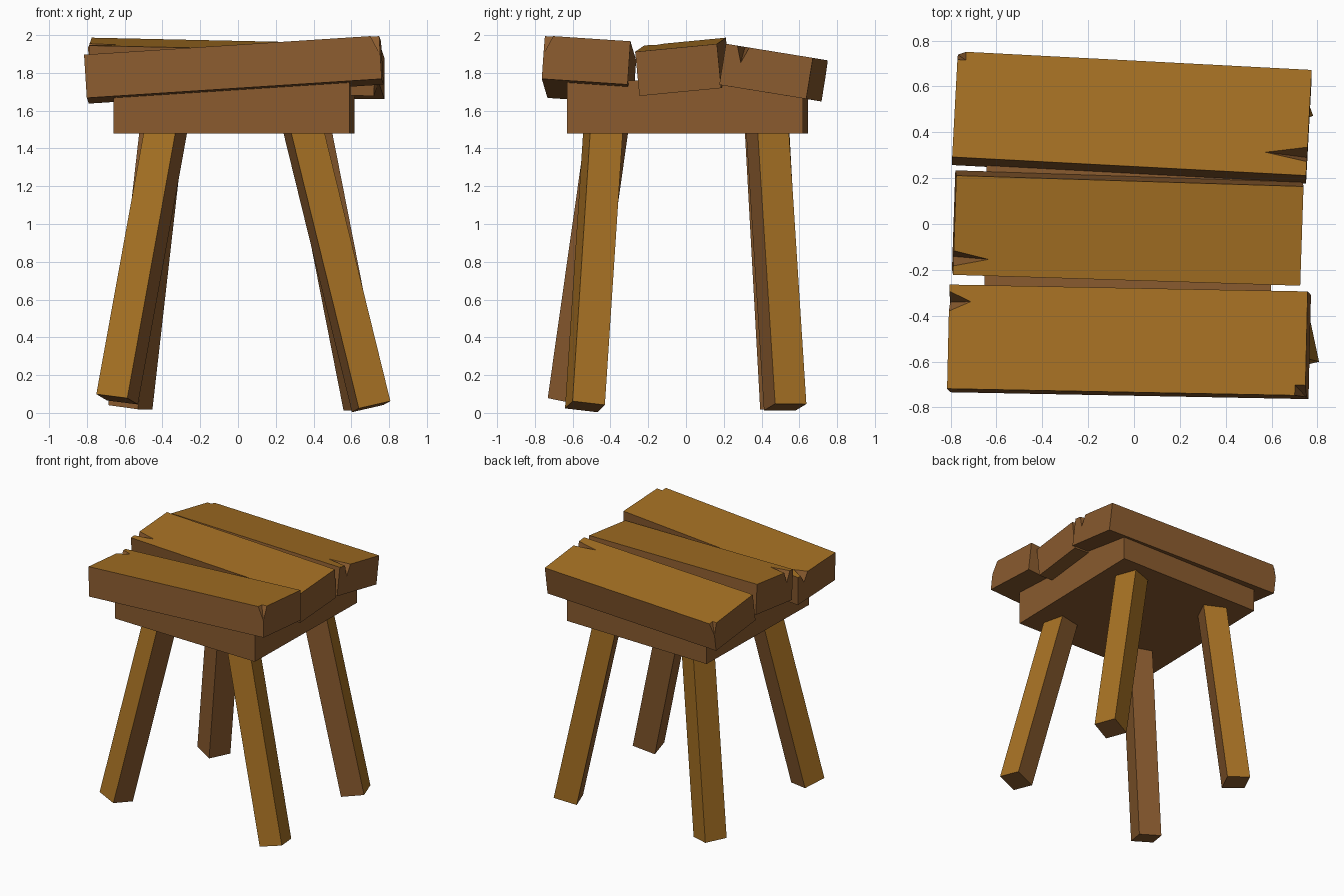
import bpy, bmesh
from math import radians
from mathutils import Vector, Matrix, Euler

cube = bpy.data.objects.get("Cube")
if cube:
    bpy.data.objects.remove(cube, do_unlink=True)


def make_material(name, rgb):
    mat = bpy.data.materials.new(name)
    mat.use_nodes = True
    mat.diffuse_color = (*rgb, 1)
    mat.node_tree.nodes["Principled BSDF"].inputs["Base Color"].default_value = (*rgb, 1)
    return mat


MATERIALS = [make_material("ochre_wood", (0.376, 0.162, 0.017)),
             make_material("brown_wood", (0.254, 0.105, 0.028))]
OCHRE, BROWN = 0, 1


def make_object(name, bm, matrix, is_ochre):
    """Turn a bmesh into an object; is_ochre decides the colour from the face normal."""
    bmesh.ops.recalc_face_normals(bm, faces=bm.faces)
    bm.normal_update()
    for face in bm.faces:
        face.material_index = OCHRE if is_ochre(face.normal) else BROWN
    mesh = bpy.data.meshes.new(name)
    bm.to_mesh(mesh)
    bm.free()
    for mat in MATERIALS:
        mesh.materials.append(mat)
    obj = bpy.data.objects.new(name, mesh)
    obj.matrix_world = matrix
    bpy.context.scene.collection.objects.link(obj)
    return obj


def box(name, matrix, size, is_ochre):
    """Box hanging below its local origin, which is the middle of the top face."""
    bm = bmesh.new()
    bmesh.ops.create_cube(bm, size=1)
    bmesh.ops.translate(bm, vec=(0, 0, -0.5), verts=bm.verts)
    bmesh.ops.scale(bm, vec=size, verts=bm.verts)
    return make_object(name, bm, matrix, is_ochre)


def placed(location, degrees):
    turn = Euler([radians(d) for d in degrees]).to_matrix().to_4x4()
    return Matrix.Translation(location) @ turn


def carve(obj, matrix, points):
    """Cut the hull of a few points out of an object."""
    bm = bmesh.new()
    for p in points:
        bm.verts.new(p)
    bmesh.ops.convex_hull(bm, input=bm.verts)
    cutter = make_object("cutter", bm, matrix, lambda n: False)
    cutter.hide_render = True
    mod = obj.modifiers.new("carve", "BOOLEAN")
    mod.operation, mod.solver, mod.object = "DIFFERENCE", "EXACT", cutter
    bpy.context.view_layer.update()
    with bpy.context.temp_override(object=obj, active_object=obj):
        bpy.ops.object.modifier_apply(modifier=mod.name)
    bpy.data.objects.remove(cutter, do_unlink=True)


def crack(end, side, y, half_width, reach, depth):
    """Split running inwards from a plank end (side is -1 or 1)."""
    outer, lift = side * (end + 0.01), 0.004
    return [(outer, y - half_width, lift), (outer, y + half_width, lift),
            (outer, y, -depth), (side * (end - reach), y, lift)]


def corner_chip(end, edge, sx, sy, size, depth):
    """Chip out of a plank's top corner, narrowing downwards."""
    xs = [sx * (end + 0.02), sx * (end - size)]
    ys = [sy * (edge + 0.02), sy * (edge - size)]
    top = [(x, y, 0.01) for x in xs for y in ys]
    return top + [(sx * (end + 0.005), sy * (edge + 0.005), -depth)]


def faces_up(normal):
    return normal.z > 0.5


# Block under the seat
box("seat_block", placed((-0.022, 0.008, 1.76), (0, 0, -1.2)), (1.25, 1.25, 0.28),
    lambda n: False)

# Three rough seat planks
PLANKS = {
    "front_plank": ((-0.029, -0.506, 1.932), (-3.8, -3.7, -1.1), (1.565, 0.455, 0.23),
                    [crack(0.782, -1, 0.155, 0.05, 0.1, 0.08),
                     corner_chip(0.782, 0.228, 1, -1, 0.05, 0.11)]),
    "middle_plank": ((-0.025, -0.029, 1.949), (5.5, 1.25, -1.8), (1.515, 0.435, 0.235),
                     [crack(0.757, -1, -0.145, 0.037, 0.16, 0.09)]),
    "back_plank": ((-0.009, 0.482, 1.91), (-9.2, -0.5, -3), (1.545, 0.467, 0.22),
                   [crack(0.772, 1, -0.14, 0.035, 0.19, 0.09),
                    corner_chip(0.772, 0.233, -1, 1, 0.04, 0.1)]),
}
for name, (top, turn, size, cuts) in PLANKS.items():
    matrix = placed(top, turn)
    plank = box(name, matrix, size, faces_up)
    for points in cuts:
        carve(plank, matrix, points)


# Splayed legs: outer sides ochre, inner sides and ends brown
def leg(name, foot, joint, yaw, width=0.176):
    foot, joint = Vector(foot), Vector((*joint, 1.48))
    axis = (joint - foot).normalized()
    head = joint + axis * 0.12
    across = Matrix.Rotation(radians(yaw), 3, "Z") @ Vector((1, 0, 0))
    depth = axis.cross(across).normalized()
    across = depth.cross(axis)
    turn = Matrix((across, depth, axis)).transposed()
    matrix = Matrix.Translation(head) @ turn.to_4x4()
    sx, sy = (1 if foot.x > 0 else -1), (1 if foot.y > 0 else -1)
    box(name, matrix, (width, width, (head - foot).length),
        lambda n: n.x * sx + n.y * sy > 0.5)


leg("front_left_leg", (0.705, -0.535, 0.033), (0.35, -0.44), 12)
leg("front_right_leg", (-0.64, -0.62, 0.072), (-0.385, -0.42), -19)
leg("back_left_leg", (0.67, 0.525, 0.03), (0.385, 0.432), 20)
leg("back_right_leg", (-0.57, 0.51, 0.03), (-0.405, 0.43), -26)
